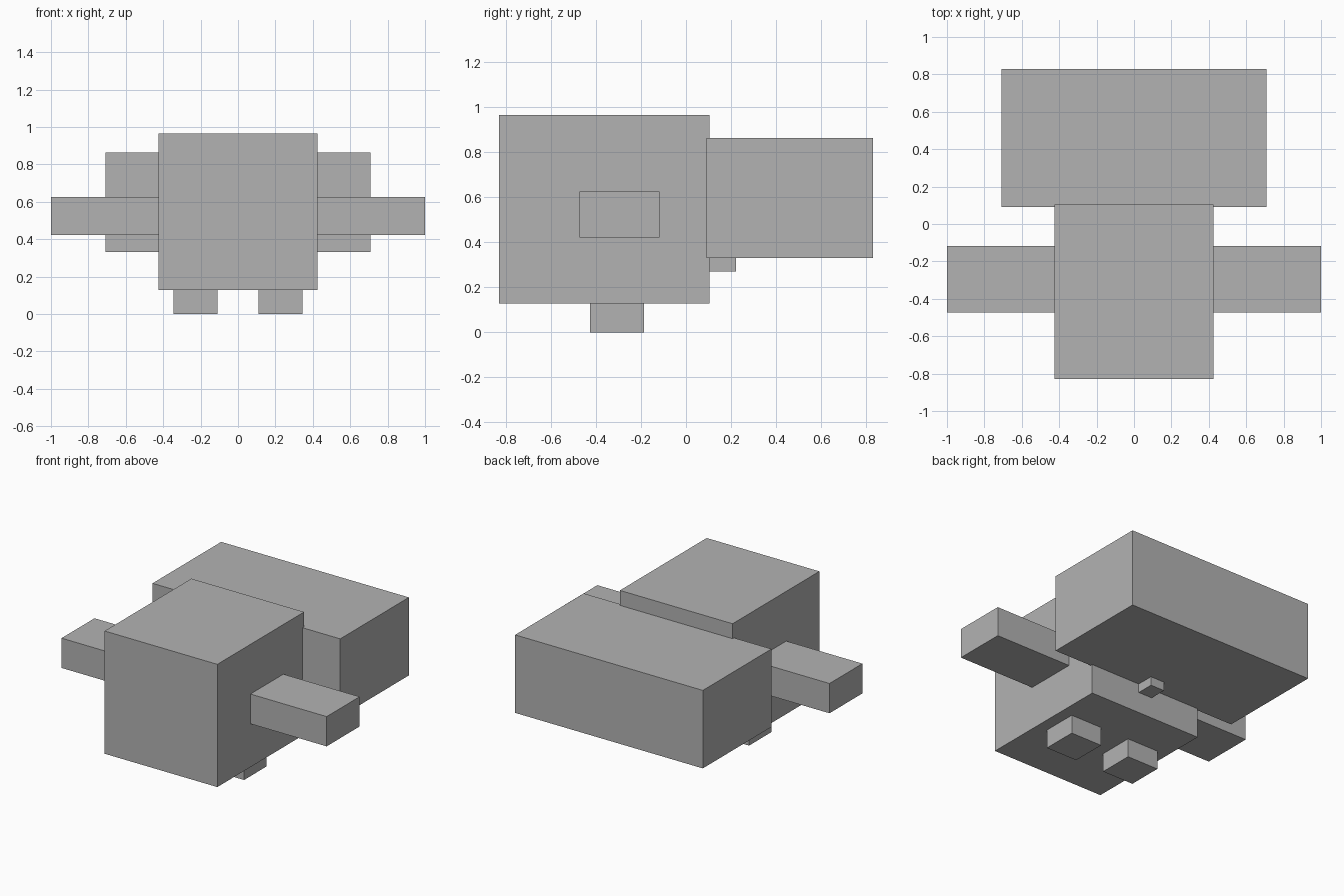
import bpy

if "Cube" in bpy.data.objects:
    bpy.data.objects.remove(bpy.data.objects["Cube"])

grey = bpy.data.materials.new("plain grey")
grey.diffuse_color = (0.45, 0.45, 0.45, 1)
grey.use_nodes = True
grey.node_tree.nodes["Principled BSDF"].inputs["Base Color"].default_value = grey.diffuse_color


def box(name, x, y, z):
    """Axis-aligned block from (min, max) ranges."""
    size = [b - a for a, b in (x, y, z)]
    centre = [(a + b) / 2 for a, b in (x, y, z)]
    bpy.ops.mesh.primitive_cube_add(size=1, location=centre)
    ob = bpy.context.object
    ob.name = name
    ob.scale = size
    bpy.ops.object.transform_apply(location=False, rotation=False, scale=True)
    ob.data.materials.append(grey)
    return ob


# Main body, wide rear block and the small connector under their joint
box("body", (-0.425, 0.425), (-0.83, 0.105), (0.127, 0.964))
box("rear_block", (-0.708, 0.708), (0.09, 0.83), (0.33, 0.862))
box("connector", (-0.055, 0.05), (0.10, 0.223), (0.27, 0.38))

# Side arms and feet
for side, s in (("left", -1), ("right", 1)):
    box(side + "_arm", sorted((s * 0.41, s * 1.0)), (-0.473, -0.118), (0.422, 0.625))
    box(side + "_foot", sorted((s * 0.109, s * 0.345)), (-0.427, -0.187), (0, 0.14))
